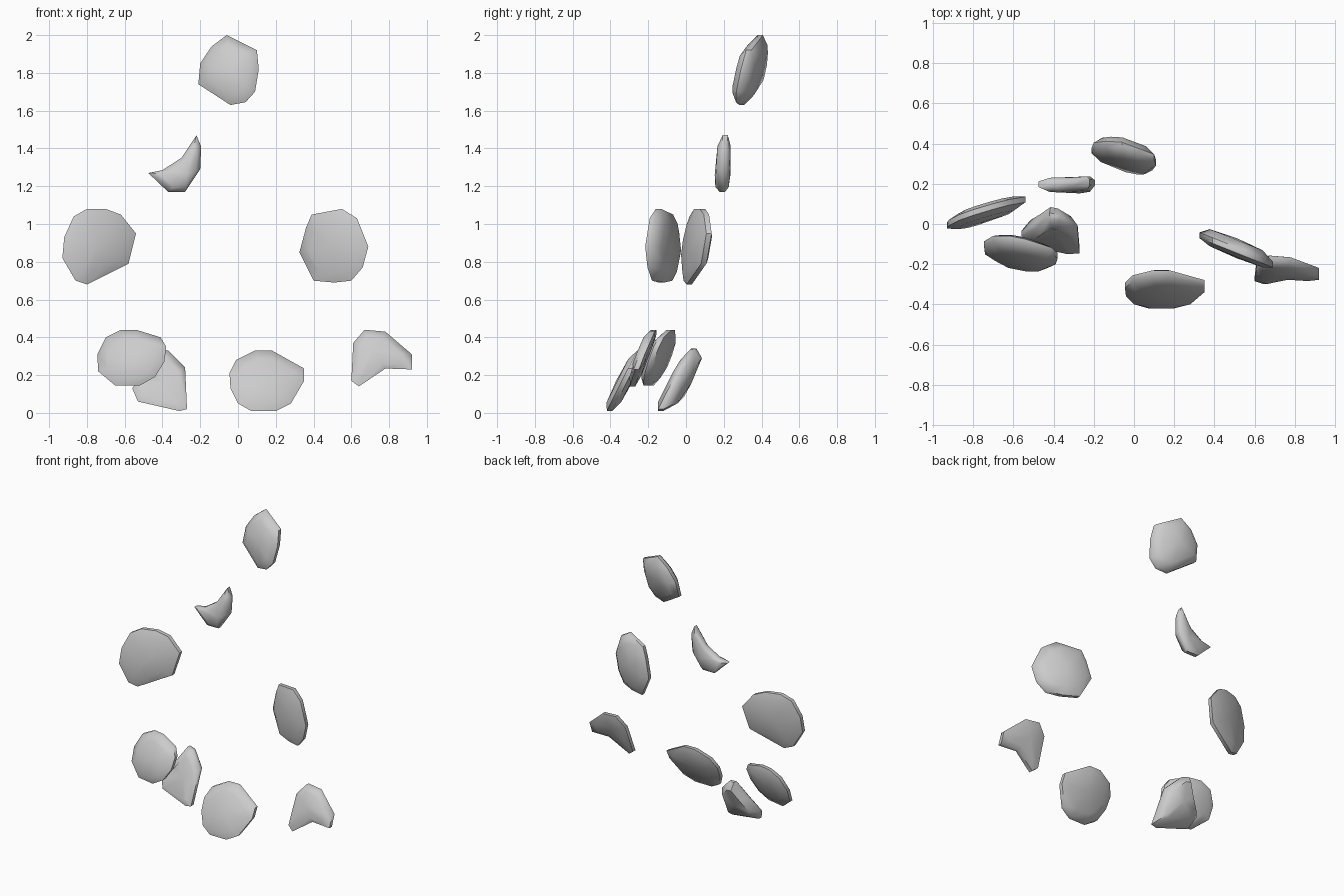
import bpy, bmesh

if "Cube" in bpy.data.objects:
    bpy.data.objects.remove(bpy.data.objects["Cube"])


def chip(name, outline, centre, y0, lean_x, lean_z, front, back, dent=0.0, edge=0.014):
    """Lens-like stone chip: front (x, z) outline on a leaning plane, bulged both ways."""
    cx, cz = centre
    bm = bmesh.new()

    def point(x, z, scale, off):
        x, z = cx + (x - cx) * scale, cz + (z - cz) * scale
        return bm.verts.new((x, y0 + lean_x * (x - cx) + lean_z * (z - cz) + off, z))

    # rings run from the front face over the rim to the back face
    levels = [(0.72, -front * 0.85), (1.0, -edge), (1.0, edge), (0.72, back * 0.85)]
    rings = [[point(x, z, s, o) for x, z in outline] for s, o in levels]
    n = len(outline)
    for a, b in zip(rings, rings[1:]):
        for i in range(n):
            j = (i + 1) % n
            bm.faces.new((a[i], a[j], b[j], b[i]))
    tip_front = point(cx, cz, 1, -front + dent)
    tip_back = point(cx, cz, 1, back)
    for i in range(n):
        j = (i + 1) % n
        bm.faces.new((tip_front, rings[0][j], rings[0][i]))
        bm.faces.new((tip_back, rings[-1][i], rings[-1][j]))
    bmesh.ops.recalc_face_normals(bm, faces=bm.faces)

    mesh = bpy.data.meshes.new(name)
    bm.to_mesh(mesh)
    bm.free()
    for p in mesh.polygons:
        p.use_smooth = True
    obj = bpy.data.objects.new(name, mesh)
    bpy.context.collection.objects.link(obj)
    bpy.ops.object.select_all(action='DESELECT')
    obj.select_set(True)
    bpy.context.view_layer.objects.active = obj
    bpy.ops.object.shade_smooth_by_angle(angle=0.9)
    return obj


# highest round chip
chip("top_chip",
     [(-.06, 2.0), (.03, 1.955), (.10, 1.92), (.11, 1.82), (.09, 1.70), (.04, 1.645),
      (-.04, 1.63), (-.21, 1.74), (-.20, 1.85), (-.14, 1.94)],
     (-.05, 1.82), .345, -.25, .25, .06, .06)

# small crescent shard
chip("crescent_shard",
     [(-.475, 1.27), (-.40, 1.285), (-.30, 1.35), (-.22, 1.47), (-.195, 1.41),
      (-.20, 1.29), (-.28, 1.17), (-.37, 1.17)],
     (-.27, 1.26), .197, 0, .05, .045, .038)

# middle pair
chip("left_chip",
     [(-.70, 1.08), (-.62, 1.05), (-.54, .95), (-.58, .79), (-.70, .73), (-.80, .68),
      (-.86, .70), (-.93, .82), (-.92, .93), (-.87, 1.04), (-.80, 1.08)],
     (-.74, .88), .055, .3, .1, .042, .04)
chip("right_chip",
     [(.55, 1.08), (.63, 1.03), (.69, .88), (.66, .77), (.60, .70), (.51, .69),
      (.40, .70), (.325, .85), (.36, .98), (.39, 1.05)],
     (.51, .88), -.13, -.4, 0, .04, .06)

# bottom cluster
chip("lower_left_chip",
     [(-.54, .44), (-.41, .40), (-.38, .35), (-.39, .27), (-.44, .19), (-.52, .145),
      (-.65, .145), (-.74, .22), (-.745, .31), (-.70, .40), (-.62, .44)],
     (-.56, .29), -.145, -.2, .4, .052, .045)
chip("hidden_shard",
     [(-.42, .34), (-.37, .33), (-.28, .24), (-.27, .02), (-.31, .01), (-.53, .06),
      (-.56, .13), (-.49, .23)],
     (-.40, .16), -.05, -.1, .5, .045, .08, dent=.05)
chip("lower_middle_chip",
     [(.09, .33), (.18, .33), (.35, .235), (.35, .17), (.28, .05), (.20, .01),
      (.07, .01), (.0, .05), (-.04, .13), (-.045, .21), (-.01, .28)],
     (.15, .17), -.325, 0, .5, .045, .045)
chip("lower_right_shard",
     [(.60, .17), (.61, .37), (.67, .44), (.78, .43), (.92, .31), (.92, .23),
      (.78, .235), (.64, .14)],
     (.72, .33), -.215, -.05, .38, .04, .03)
